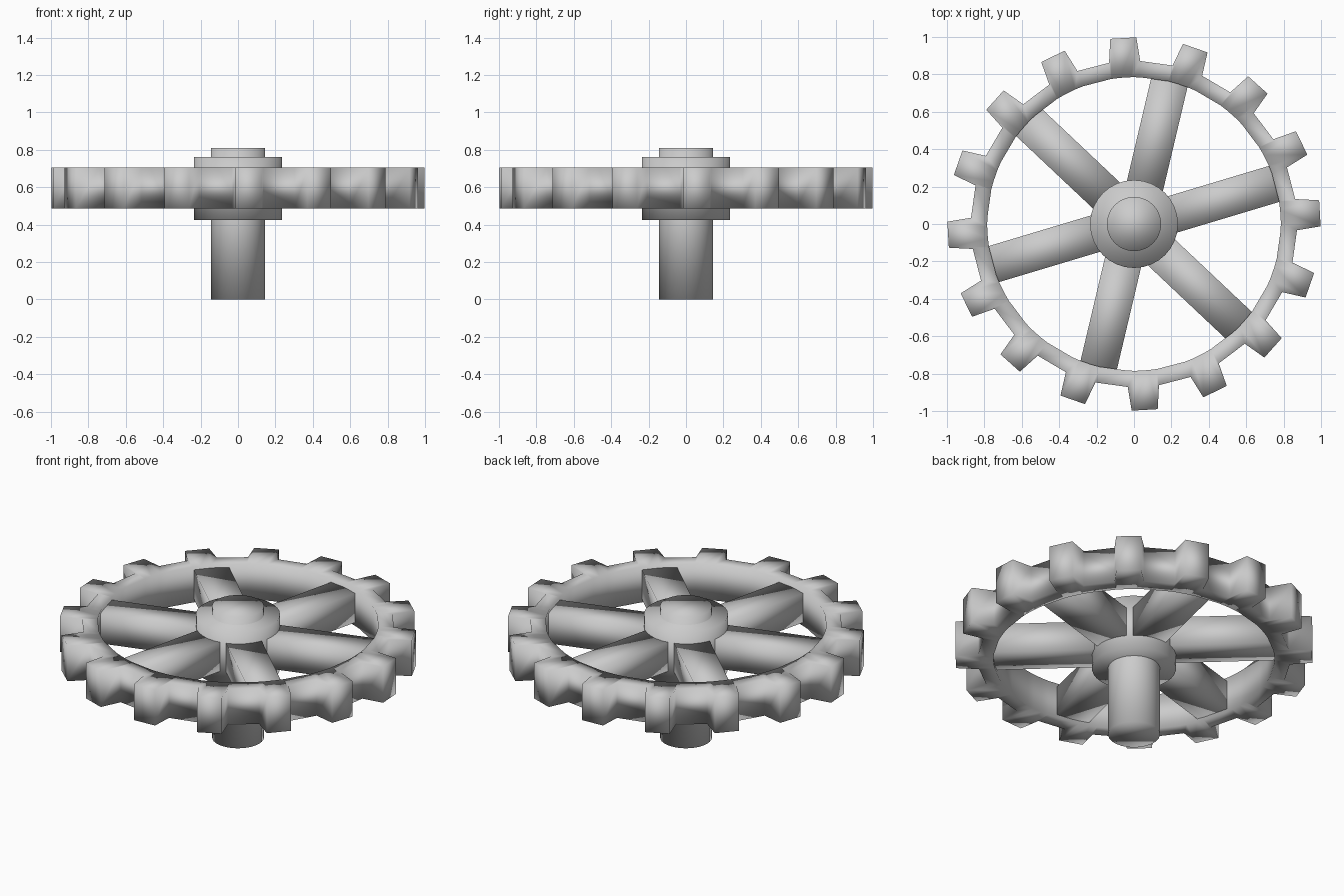
import bpy, bmesh
from math import cos, sin, radians
from mathutils import Matrix

if "Cube" in bpy.data.objects:
    bpy.data.objects.remove(bpy.data.objects["Cube"])


def finish(name, bm):
    # One smooth-shaded object per part
    bmesh.ops.recalc_face_normals(bm, faces=bm.faces)
    for f in bm.faces:
        f.smooth = True
    mesh = bpy.data.meshes.new(name)
    bm.to_mesh(mesh)
    bm.free()
    obj = bpy.data.objects.new(name, mesh)
    bpy.context.collection.objects.link(obj)
    return obj


def cylinder(name, radius, z0, z1, sides=32):
    bm = bmesh.new()
    bmesh.ops.create_cone(bm, cap_ends=True, segments=sides, radius1=radius,
                          radius2=radius, depth=z1 - z0,
                          matrix=Matrix.Translation((0, 0, (z0 + z1) / 2)))
    return finish(name, bm)


def polar(r, deg, z):
    return (r * cos(radians(deg)), r * sin(radians(deg)), z)


# Shaft and hub
cylinder("shaft", 0.145, 0, 0.81)
cylinder("hub", 0.235, 0.425, 0.76)

# Toothed rim: four profile columns per tooth, joined into a closed ring
TEETH = 16
LOW, HIGH = 0.485, 0.705
tooth = [(-5.5, 0.872), (-4, 0.998), (4, 0.998), (5.5, 0.872)]
bm = bmesh.new()
columns = []
for i in range(TEETH):
    for da, r in tooth:
        a = 3.3 + i * 360 / TEETH + da
        inner = 3.3 + i * 360 / TEETH + (5.625 if da > 0 else -5.625) * (1 if abs(da) > 5 else 0.4)
        columns.append([bm.verts.new(p) for p in (
            polar(r, a, LOW), polar(r, a, HIGH),
            polar(0.785, inner, HIGH), polar(0.785, inner, LOW))])
for i, c in enumerate(columns):
    d = columns[(i + 1) % len(columns)]
    for k in range(4):
        n = (k + 1) % 4
        bm.faces.new((c[k], d[k], d[n], c[n]))
finish("toothed_rim", bm)

# Six straight spokes from hub to rim
for i in range(6):
    bm = bmesh.new()
    bmesh.ops.create_cube(bm, size=1)
    bmesh.ops.scale(bm, vec=(0.66, 0.2, 0.18), verts=bm.verts)
    bmesh.ops.translate(bm, vec=(0.49, -0.01, 0.595), verts=bm.verts)
    bmesh.ops.rotate(bm, cent=(0, 0, 0), verts=bm.verts,
                     matrix=Matrix.Rotation(radians(16.7 + 60 * i), 3, 'Z'))
    finish(f"spoke_{i + 1}", bm)
